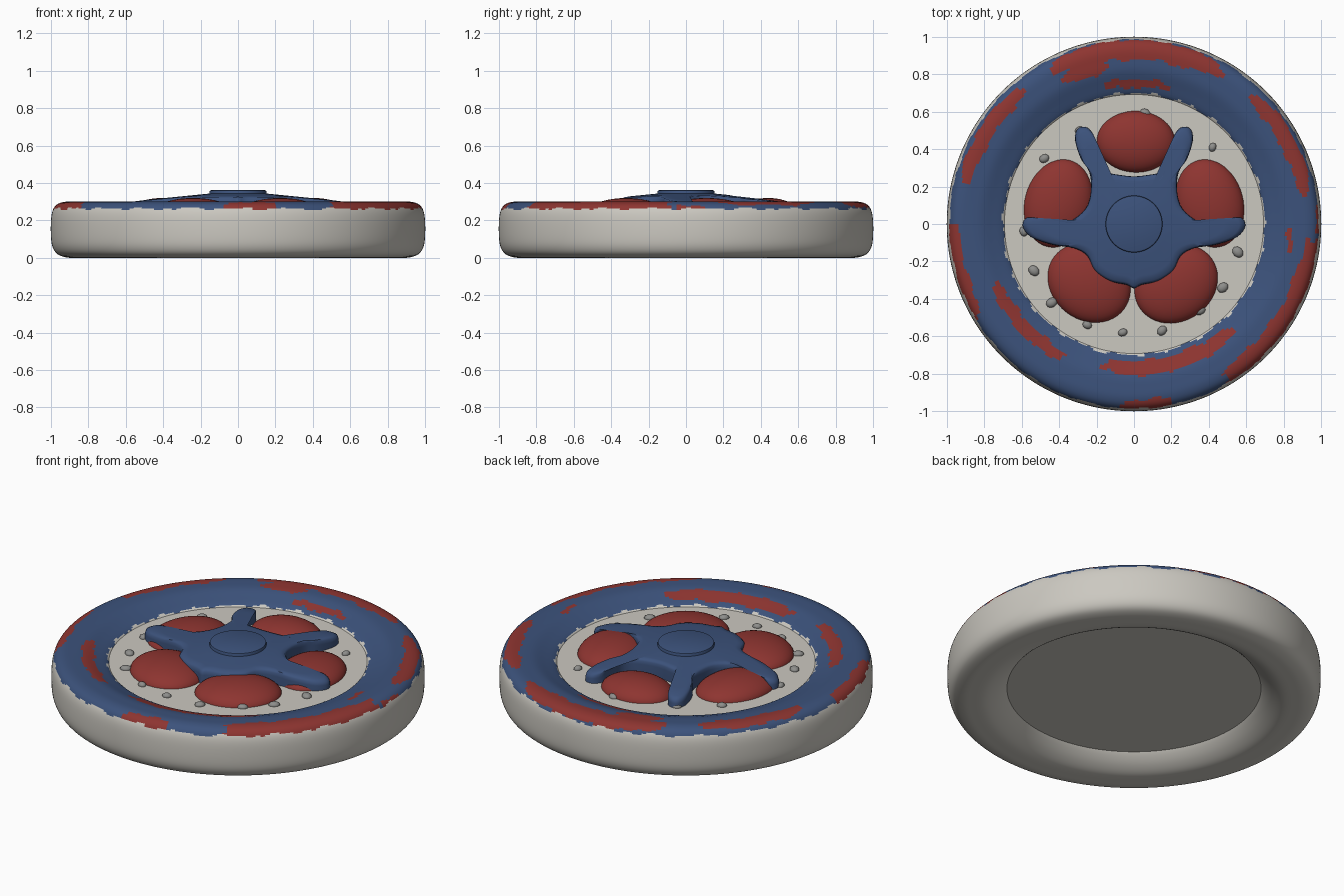
import bpy, bmesh, random
from math import sin, cos, pi, radians, degrees, atan2, hypot
from mathutils import Matrix, Vector

if "Cube" in bpy.data.objects:
    bpy.data.objects.remove(bpy.data.objects["Cube"])

random.seed(4)


def material(name, rgb):
    m = bpy.data.materials.new(name)
    m.diffuse_color = (*rgb, 1)
    m.use_nodes = True
    m.node_tree.nodes["Principled BSDF"].inputs["Base Color"].default_value = m.diffuse_color
    return m


GREY = material("stone_grey", (0.6, 0.58, 0.53))
BLUE = material("paint_blue", (0.045, 0.085, 0.2))
RED = material("paint_red", (0.27, 0.035, 0.03))
PEBBLE = material("pebble_grey", (0.27, 0.27, 0.26))


def finish(name, bm, mats, angle=40):
    bmesh.ops.recalc_face_normals(bm, faces=bm.faces)
    me = bpy.data.meshes.new(name)
    bm.to_mesh(me)
    bm.free()
    ob = bpy.data.objects.new(name, me)
    bpy.context.collection.objects.link(ob)
    for m in mats:
        me.materials.append(m)
    bpy.ops.object.select_all(action='DESELECT')
    bpy.context.view_layer.objects.active = ob
    ob.select_set(True)
    bpy.ops.object.shade_smooth_by_angle(angle=radians(angle))
    return ob


def smooth_path(pts, n, closed):
    """Catmull-Rom resampling of 2D points."""
    pts = [Vector(p) for p in pts]
    k = len(pts)
    get = (lambda i: pts[i % k]) if closed else (lambda i: pts[max(0, min(k - 1, i))])
    out = []
    for i in range(k if closed else k - 1):
        a, b, c, d = (get(i + j) for j in (-1, 0, 1, 2))
        for s in range(n):
            t = s / n
            out.append(0.5 * (2 * b + (c - a) * t + (2 * a - 5 * b + 4 * c - d) * t * t
                              + (3 * b - a - 3 * c + d) * t ** 3))
    if not closed:
        out.append(pts[-1])
    return out


def bridge_rings(bm, rings):
    for r0, r1 in zip(rings, rings[1:]):
        for i in range(len(r0)):
            j = (i + 1) % len(r0)
            bm.faces.new((r0[i], r0[j], r1[j], r1[i]))


def cylinder(name, radius, z0, z1, mat, bevel=0.0):
    bm = bmesh.new()
    bmesh.ops.create_cone(bm, cap_ends=True, segments=96, radius1=radius, radius2=radius,
                          depth=z1 - z0, matrix=Matrix.Translation((0, 0, (z0 + z1) / 2)))
    if bevel:
        edges = [e for e in bm.edges if all(v.co.z > z1 - 1e-4 for v in e.verts)]
        bmesh.ops.bevel(bm, geom=edges, offset=bevel, segments=2, affect='EDGES', profile=0.5)
    return finish(name, bm, [mat])


# Red paint patches on the rim: start angle, end angle, inner and outer radius
PATCHES = [(60, 118, .88, .985), (130, 166, .89, .97), (180, 211, .93, 1.01),
           (203, 242, .77, .84), (258, 313, .73, .81), (266, 282, .94, 1.01),
           (301, 355, .90, 1.01), (349, 359, .825, .85), (10, 47, .89, .97),
           (75, 103, .73, .775), (-3, 6, .97, 1.01), (100, 116, .82, .89)]


def rim_paint(p):
    r, a = hypot(p.x, p.y), degrees(atan2(p.y, p.x)) % 360
    t = radians(a)
    wob = .5 * sin(23 * t) + .3 * sin(41 * t + 1) + .3 * sin(67 * t + 2)
    if p.z < .262 + .01 * wob and r > .85 or p.z < .2 or r < .70 + .01 * wob:
        return 0
    for a0, a1, r0, r1 in PATCHES:
        mid, half = (a0 + a1) / 2, (a1 - a0) / 2
        off = abs((a - mid + 180) % 360 - 180) / half
        slim = max(0, off - .6) * .5 * (r1 - r0)
        outer = r1 if r1 < 1 else 2
        if off < 1 + .04 * sin(90 * r) and r0 + slim + .012 * wob < r < outer - slim + .008 * wob:
            return 2
    return 1


# Rounded outer rim, painted on top
profile = smooth_path([(.68, .22), (.70, .25), (.76, .275), (.82, .295), (.88, .30), (.93, .299),
                       (.968, .285), (.99, .255), (1, .2), (1, .11), (.99, .055), (.965, .02),
                       (.92, .003), (.87, 0), (.80, .004), (.74, .03), (.69, .07), (.66, .11)],
                      5, False)
bm = bmesh.new()
SEG = 240
bridge_rings(bm, [[bm.verts.new((p.x * cos(2 * pi * i / SEG), p.x * sin(2 * pi * i / SEG), p.y))
                   for i in range(SEG)] for p in profile])
for f in bm.faces:
    f.material_index = rim_paint(f.calc_center_median())
finish("outer_rim", bm, [GREY, BLUE, RED])

# Recessed centre plate
cylinder("centre_plate", .695, .08, .243, GREY)

# Five domed petals: centre x, y, tangential and radial half sizes
PETALS = [(.01, .44, .21, .165), (.405, .11, .24, .18), (-.405, .11, .24, .18),
          (-.24, -.315, .235, .20), (.225, -.32, .235, .20)]
for n, (x, y, tan, rad) in enumerate(PETALS):
    bm = bmesh.new()
    bmesh.ops.create_uvsphere(bm, u_segments=48, v_segments=24, radius=1)
    mat = (Matrix.Translation((x, y, .235)) @ Matrix.Rotation(atan2(y, x), 4, 'Z')
           @ Matrix.Diagonal((rad, tan, .085, 1)))
    bmesh.ops.transform(bm, matrix=mat, verts=bm.verts)
    finish(f"petal_{n + 1}", bm, [RED])

# Sloping star between the petals, outline mirrored about x = 0
half = [(.06, .26), (.15, .28), (.20, .34), (.21, .46), (.25, .515), (.30, .51), (.315, .45),
        (.285, .35), (.24, .28), (.23, .18), (.26, .08), (.36, .01), (.50, .02), (.57, .035),
        (.595, -.01), (.55, -.07), (.44, -.11), (.32, -.13), (.25, -.17), (.21, -.25),
        (.13, -.305), (.04, -.325)]
outline = smooth_path(half + [(0, -.345)] + [(-x, y) for x, y in reversed(half)] + [(0, .255)],
                      4, True)
bm = bmesh.new()
rings = []
for s, drop in [(0, 0), (.25, 0), (.5, 0), (.75, 0), (.93, .002), (.985, .012), (1, .03), (1, .1)]:
    ring = []
    for p in outline:
        q = p.normalized().lerp(p / .14, s) * .14 if s < 1 else p
        q = p.normalized() * .14 * (1 - s) + p * s
        ring.append(bm.verts.new((q.x, q.y, .345 - .1 * max(0, q.length - .14) - drop)))
    rings.append(ring)
bridge_rings(bm, rings)
bm.faces.new(rings[0])
finish("star_body", bm, [BLUE], 50)

# Round hub cap
cylinder("hub_cap", .152, .30, .362, BLUE, .008)

# Small pebbles set in the plate
SPOTS = [(-.29, .50), (-.48, .35), (.42, .41), (.555, -.15), (.475, -.34), (.15, -.57),
         (-.06, -.58), (-.25, -.54), (-.535, -.25), (-.44, -.42), (-.59, -.04), (.06, .59),
         (.35, -.46)]
bm = bmesh.new()
for x, y in SPOTS:
    size = random.uniform(.024, .034)
    m = (Matrix.Translation((x, y, .245)) @ Matrix.Rotation(random.uniform(0, 3), 4, 'Z')
         @ Matrix.Diagonal((size, size * .8, .018, 1)))
    bmesh.ops.create_icosphere(bm, subdivisions=2, radius=1, matrix=m)
finish("pebbles", bm, [PEBBLE])
